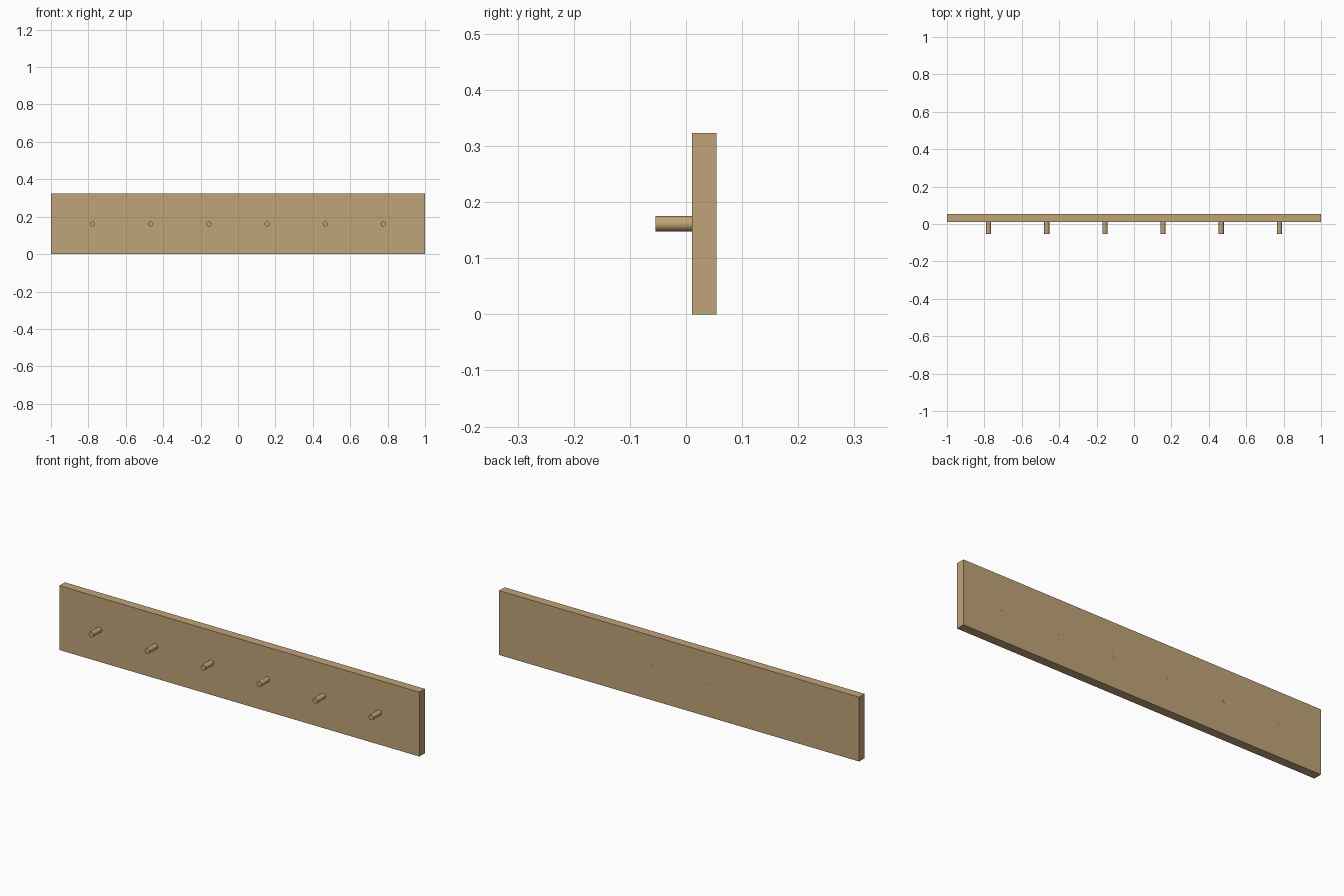
import bpy
from math import radians

if "Cube" in bpy.data.objects:
    bpy.data.objects.remove(bpy.data.objects["Cube"])

HEIGHT = 0.323
FRONT, BACK, TIP = 0.011, 0.0545, -0.0545

wood = bpy.data.materials.new("wood")
wood.diffuse_color = (0.53, 0.37, 0.19, 1)
wood.use_nodes = True
wood.node_tree.nodes["Principled BSDF"].inputs["Base Color"].default_value = wood.diffuse_color

# Backboard
bpy.ops.mesh.primitive_cube_add(size=1, location=(0, (FRONT + BACK) / 2, HEIGHT / 2))
board = bpy.context.object
board.name = "backboard"
board.scale = (2, BACK - FRONT, HEIGHT)
bpy.ops.object.transform_apply(location=False, rotation=False, scale=True)
board.data.materials.append(wood)

# Row of six round pegs, running through to show on the back face
peg_end = BACK + 0.0002
for i in range(6):
    x = (i - 2.5) * 0.311
    bpy.ops.mesh.primitive_cylinder_add(
        vertices=32, radius=0.0135, depth=peg_end - TIP,
        location=(x, (peg_end + TIP) / 2, HEIGHT / 2), rotation=(radians(90), 0, 0))
    peg = bpy.context.object
    peg.name = f"peg_{i + 1}"
    peg.data.materials.append(wood)
    bpy.ops.object.shade_smooth_by_angle(angle=radians(30))
